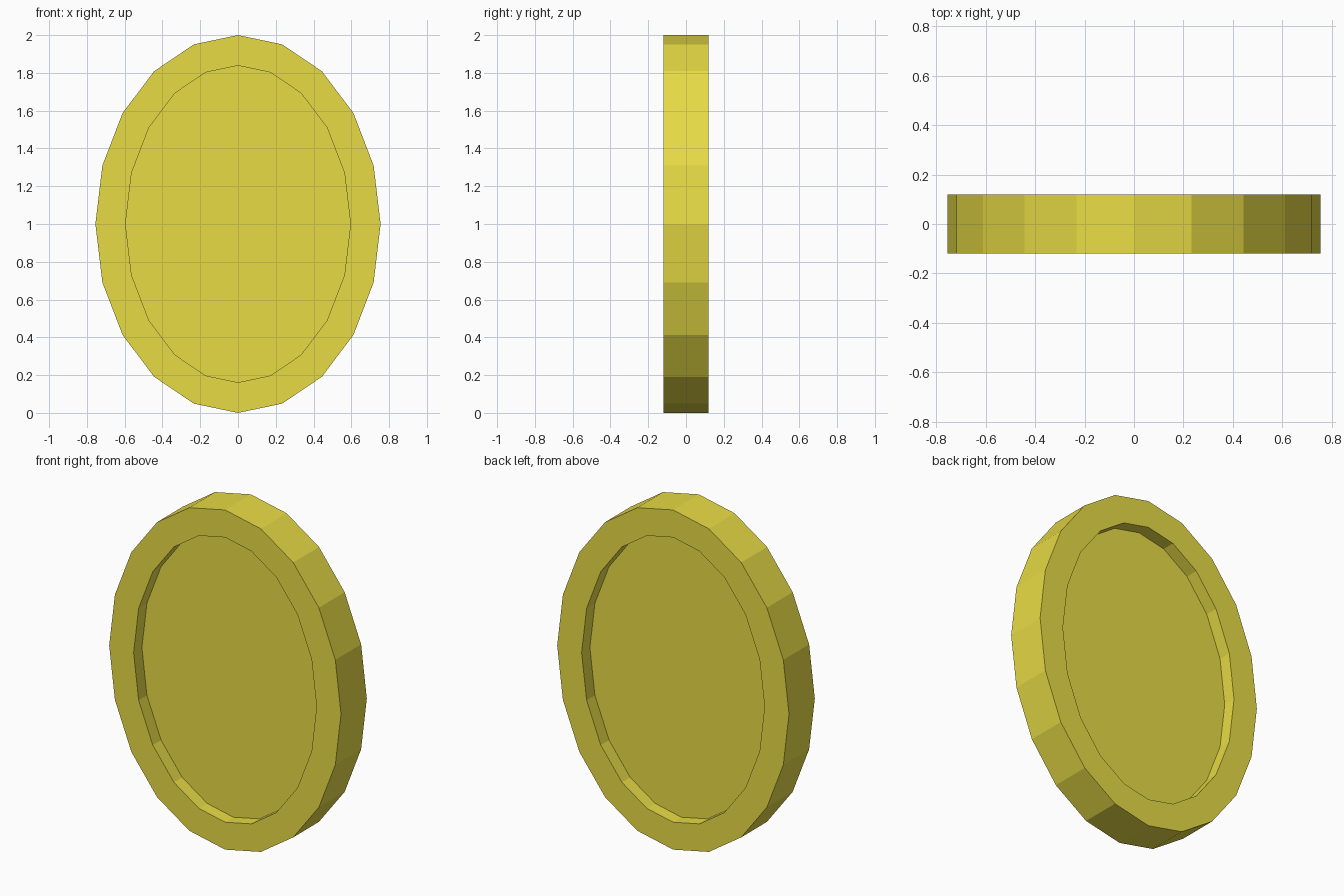
import bpy, bmesh, math
from mathutils import Vector

if "Cube" in bpy.data.objects:
    bpy.data.objects.remove(bpy.data.objects["Cube"])

SIDES, RX, RZ, HALF = 20, 0.755, 1.0, 0.12
RIM, DEPTH = 0.158, 0.077

# Oval 20-sided disc, standing upright
bm = bmesh.new()
front, back = [], []
for i in range(SIDES):
    a = 2 * math.pi * i / SIDES
    x, z = RX * math.cos(a), 1 + RZ * math.sin(a)
    front.append(bm.verts.new((x, -HALF, z)))
    back.append(bm.verts.new((x, HALF, z)))
caps = [bm.faces.new(front), bm.faces.new(back[::-1])]
for i in range(SIDES):
    j = (i + 1) % SIDES
    bm.faces.new((front[i], back[i], back[j], front[j]))
bmesh.ops.recalc_face_normals(bm, faces=bm.faces[:])

# Raised rim with a recessed panel on both sides
for cap in caps:
    bmesh.ops.inset_region(bm, faces=[cap], thickness=RIM, use_even_offset=True)
    inward = Vector((0, DEPTH if cap.calc_center_median().y < 0 else -DEPTH, 0))
    panel = bmesh.ops.extrude_face_region(bm, geom=[cap])["geom"]
    bmesh.ops.translate(bm, vec=inward,
                        verts=[g for g in panel if isinstance(g, bmesh.types.BMVert)])
    if cap.is_valid:
        bmesh.ops.delete(bm, geom=[cap], context='FACES_ONLY')
bmesh.ops.recalc_face_normals(bm, faces=bm.faces[:])

mesh = bpy.data.meshes.new("coin")
bm.to_mesh(mesh)
bm.free()
coin = bpy.data.objects.new("coin", mesh)
bpy.context.collection.objects.link(coin)

# Yellow gold
gold = bpy.data.materials.new("gold")
gold.diffuse_color = (0.8, 0.71, 0.06, 1)
gold.use_nodes = True
gold.node_tree.nodes["Principled BSDF"].inputs["Base Color"].default_value = gold.diffuse_color
mesh.materials.append(gold)
